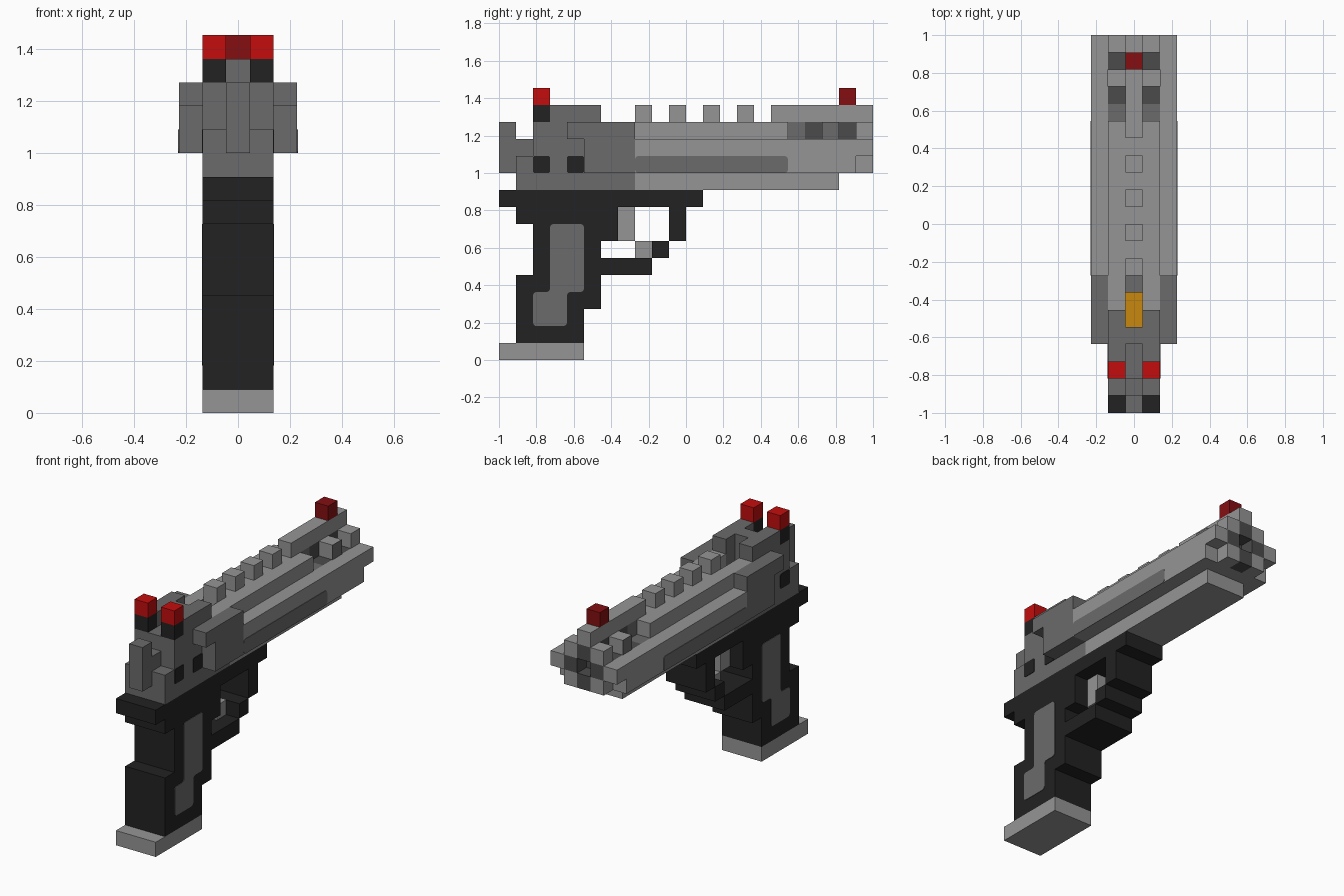
import bpy, bmesh

cube = bpy.data.objects.get("Cube")
if cube:
    bpy.data.objects.remove(cube, do_unlink=True)

U = 2 / 22  # one block


def material(name, hexcode):
    rgb = [int(hexcode[i:i + 2], 16) / 255 for i in (0, 2, 4)]
    lin = [c / 12.92 if c < 0.04045 else ((c + 0.055) / 1.055) ** 2.4 for c in rgb]
    m = bpy.data.materials.new(name)
    m.use_nodes = True
    m.diffuse_color = (*lin, 1)
    m.node_tree.nodes["Principled BSDF"].inputs["Base Color"].default_value = (*lin, 1)
    return m


LIGHT = material("light grey", "959595")
MID = material("mid grey", "6b6b6b")
DARK = material("dark grey", "4b4b4b")
BLACK = material("black", "222222")
RED = material("bright red", "c40d0d")
DEEP = material("deep red", "850f11")
BRASS = material("brass orange", "c8870f")


def finish(name, bm, mat):
    bmesh.ops.recalc_face_normals(bm, faces=bm.faces)
    me = bpy.data.meshes.new(name)
    bm.to_mesh(me)
    bm.free()
    me.materials.append(mat)
    ob = bpy.data.objects.new(name, me)
    bpy.context.collection.objects.link(ob)
    return ob


def blocks(name, mat, *boxes, pair=False):
    """Boxes as x0, x1, y0, y1, z0, z1 in blocks; y counts from the grip end."""
    bm = bmesh.new()
    for x0, x1, y0, y1, z0, z1 in boxes:
        spans = [(x0, x1), (-x1, -x0)] if pair else [(x0, x1)]
        for a, b in spans:
            vs = bmesh.ops.create_cube(bm, size=1)["verts"]
            for v in vs:
                v.co.x = U * (a + (v.co.x + 0.5) * (b - a))
                v.co.y = U * (y0 + (v.co.y + 0.5) * (y1 - y0)) - 1
                v.co.z = U * (z0 + (v.co.z + 0.5) * (z1 - z0))
    return finish(name, bm, mat)


def wide(*yz):
    """Boxes three blocks wide from y0, y1, z0, z1."""
    return [(-1.5, 1.5, *b) for b in yz]


def side_plates(name, mat, x, outline, radius=0.2):
    """Thin rounded plates on both sides, outline as (y, z) in blocks."""
    bm = bmesh.new()
    for s in (1, -1):
        verts = [bm.verts.new((s * x * U, y * U - 1, z * U)) for y, z in outline]
        bm.faces.new(verts)
    if radius:
        bmesh.ops.bevel(bm, geom=list(bm.verts), offset=radius * U, segments=3,
                        profile=0.5, affect='VERTICES')
    faces = list(bm.faces)
    for f in faces:
        s = 1 if f.calc_center_median().x > 0 else -1
        new = bmesh.ops.extrude_face_region(bm, geom=[f])["geom"]
        for v in [g for g in new if isinstance(g, bmesh.types.BMVert)]:
            v.co.x += s * 0.003
    return finish(name, bm, mat)


def rect(y0, y1, z0, z1):
    return [(y0, z0), (y1, z0), (y1, z1), (y0, z1)]


# Grip, frame and guard
blocks("magazine_base", LIGHT, *wide((0, 5, 0, 1)))
blocks("grip", BLACK, *wide((1, 5, 1, 3), (1, 6, 3, 5), (2, 6, 5, 7), (2, 7, 7, 8),
                            (1, 7, 8, 9), (0, 12, 9, 10)))
blocks("trigger_guard", BLACK, *wide((6, 9, 5, 6), (9, 10, 6, 7), (10, 11, 7, 9)))
blocks("trigger", LIGHT, (-.5, .5, 7, 8, 7, 9), (-.5, .5, 8, 9, 6, 7))
side_plates("grip_panel", MID, 1.5,
            [(2, 2), (4, 2), (4, 4), (5, 4), (5, 8), (3, 8), (3, 4), (2, 4)])
blocks("frame_rear", MID, *wide((1, 8, 10, 11)))
blocks("frame_front", LIGHT, *wide((8, 20, 10, 11)))

# Rear of the slide
blocks("hammer", MID, (-.5, .5, 0, 1, 11, 14), (-.5, .5, 1, 2, 11, 13))
blocks("hammer_supports", MID, (.5, 1.5, 1, 2, 11, 12), pair=True)
blocks("slide_rear", MID, *wide((2, 5, 11, 14)))
blocks("port_walls_rear", MID, (.5, 1.5, 5, 6, 11, 14), pair=True)
blocks("port_walls_front", LIGHT, (.5, 1.5, 6, 8, 11, 14), pair=True)
blocks("cartridge", BRASS, (-.5, .5, 5, 7, 11, 12))
blocks("port_ramp", MID, (-.5, .5, 7, 8, 11, 13))
blocks("port_backstop", MID, (-.5, .5, 4, 5, 14, 15))
blocks("rear_rails", MID, (.5, 1.5, 3, 6, 14, 15), pair=True)
blocks("side_grips", MID, (1.5, 2.5, 4, 8, 13, 14), (1.5, 2.5, 5, 8, 11, 13), pair=True)
for y in (2, 4):
    side_plates("side_pin", BLACK, 1.5, rect(y, y + 1, 11, 12), 0.12)

# Front of the slide
blocks("slide_front", LIGHT, *wide((8, 17, 11, 14), (17, 21, 11, 12), (19, 20, 12, 14)))
blocks("side_rails", LIGHT, (1.5, 2.5, 8, 21, 11, 13), (1.5, 2.5, 21, 22, 12, 13), pair=True)
side_plates("rail_stripe", MID, 2.5, rect(8, 17, 11, 12))
for y, mat in ((17, MID), (18, DARK), (20, DARK)):
    blocks("vent", mat, (-1.5, 1.5, y, y + 1, 12, 13), (-.5, .5, y, y + 1, 13, 14))
side_plates("vent_divider_face", MID, 1.5, rect(19, 20, 13, 14), 0)

# Muzzle: light corners around a dark cross with a sunken centre
blocks("muzzle_corners", LIGHT, (.5, 1.5, 21, 22, 11, 12), (.5, 1.5, 21, 22, 13, 14), pair=True)
blocks("muzzle_cross_sides", DARK, (.5, 1.5, 21, 22, 12, 13), pair=True)
blocks("muzzle_cross", DARK, (-.5, .5, 21, 22, 11, 12), (-.5, .5, 21, 22, 13, 14))

# Top ridge and sights
blocks("ridge_teeth", LIGHT, *[(-.5, .5, y, y + 1, 14, 15) for y in (8, 10, 12, 14)])
blocks("front_ridge", LIGHT, (-.5, .5, 16, 22, 14, 15))
blocks("front_sight", DEEP, (-.5, .5, 20, 21, 15, 16))
blocks("rear_sight_bases", BLACK, (.5, 1.5, 2, 3, 14, 15), pair=True)
blocks("rear_sights", RED, (.5, 1.5, 2, 3, 15, 16), pair=True)
